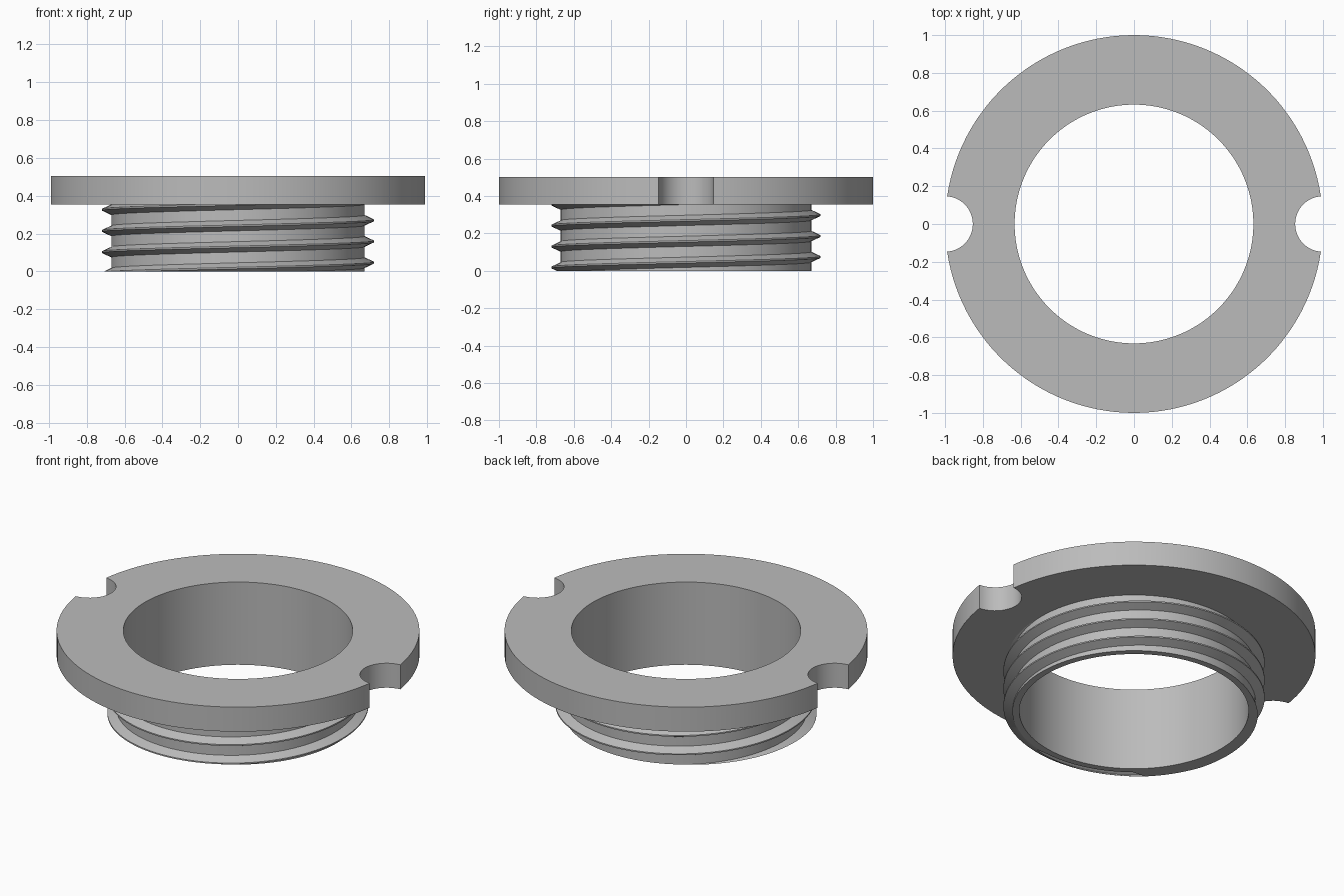
import bpy, bmesh
from math import sin, cos, pi, tau, acos, asin
from mathutils import Vector

cube = bpy.data.objects.get("Cube")
if cube:
    bpy.data.objects.remove(cube, do_unlink=True)

BORE, CORE, CREST, RIM = 0.632, 0.67, 0.72, 1.0
UNDER, TOP = 0.354, 0.503
NOTCH = 0.147
PITCH, START = 0.112, 0.046      # crest height at +x is START + n * PITCH

grey = bpy.data.materials.new("plain grey")
grey.use_nodes = True
colour = (0.5, 0.5, 0.5, 1)
grey.diffuse_color = colour
grey.node_tree.nodes["Principled BSDF"].inputs["Base Color"].default_value = colour


def finish(bm, name):
    bmesh.ops.recalc_face_normals(bm, faces=bm.faces)
    mesh = bpy.data.meshes.new(name)
    bm.to_mesh(mesh)
    bm.free()
    mesh.materials.append(grey)
    obj = bpy.data.objects.new(name, mesh)
    bpy.context.collection.objects.link(obj)
    bpy.ops.object.select_all(action="DESELECT")
    obj.select_set(True)
    bpy.context.view_layer.objects.active = obj
    bpy.ops.object.shade_smooth_by_angle(angle=0.5)
    return obj


def skin(bm, sections, closed):
    """Join successive closed cross-sections with quads."""
    rows = [[bm.verts.new(p) for p in s] for s in sections]
    n = len(rows[0])
    pairs = list(zip(rows, rows[1:] + rows[:1]))
    for a, b in pairs if closed else pairs[:-1]:
        for i in range(n):
            j = (i + 1) % n
            bm.faces.new((a[i], a[j], b[j], b[i]))
    if not closed:
        bm.faces.new(rows[0])
        bm.faces.new(rows[-1])


# Rim outline: a notch scooped around +x, then the arc up to the opposite notch
phi = acos(NOTCH / 2)
corner = asin(NOTCH * sin(phi))
half = []
steps = 20
for i in range(steps):
    t = -1 + 2 * i / steps
    half.append((t * corner, Vector((RIM - NOTCH * cos(t * phi), NOTCH * sin(t * phi), 0))))
steps = 60
for i in range(steps):
    a = corner + (pi - 2 * corner) * i / steps
    half.append((a, Vector((RIM * cos(a), RIM * sin(a), 0))))
outline = half + [(a + pi, -p) for a, p in half]

# Flange and hollow collar as one closed turned body
sections = []
for a, rim in outline:
    d = Vector((cos(a), sin(a), 0))
    up = Vector((0, 0, 1))
    sections.append([d * BORE, d * BORE + up * TOP, rim + up * TOP,
                     rim + up * UNDER, d * CORE + up * UNDER, d * CORE])
bm = bmesh.new()
skin(bm, sections, closed=True)
finish(bm, "flanged_collar")

# Screw thread: trapezoid ridge climbing anticlockwise, trimmed flat at the base
profile = [(CORE - 0.003, -0.029), (CREST, -0.004), (CREST, 0.004), (CORE - 0.003, 0.029)]
per_turn = 120
first, last = -int(0.75 * per_turn), int(3.0 * per_turn)
sections = []
for i in range(first, last + 1):
    a = tau * i / per_turn
    z = START + PITCH * i / per_turn
    sections.append([(r * cos(a), r * sin(a), z + h) for r, h in profile])
bm = bmesh.new()
skin(bm, sections, closed=False)
cut = bmesh.ops.bisect_plane(bm, geom=bm.verts[:] + bm.edges[:] + bm.faces[:],
                             plane_co=(0, 0, 0), plane_no=(0, 0, 1), clear_inner=True)
rim_edges = [e for e in cut["geom_cut"] if isinstance(e, bmesh.types.BMEdge)]
bmesh.ops.triangle_fill(bm, edges=rim_edges, use_beauty=True)
finish(bm, "screw_thread")
